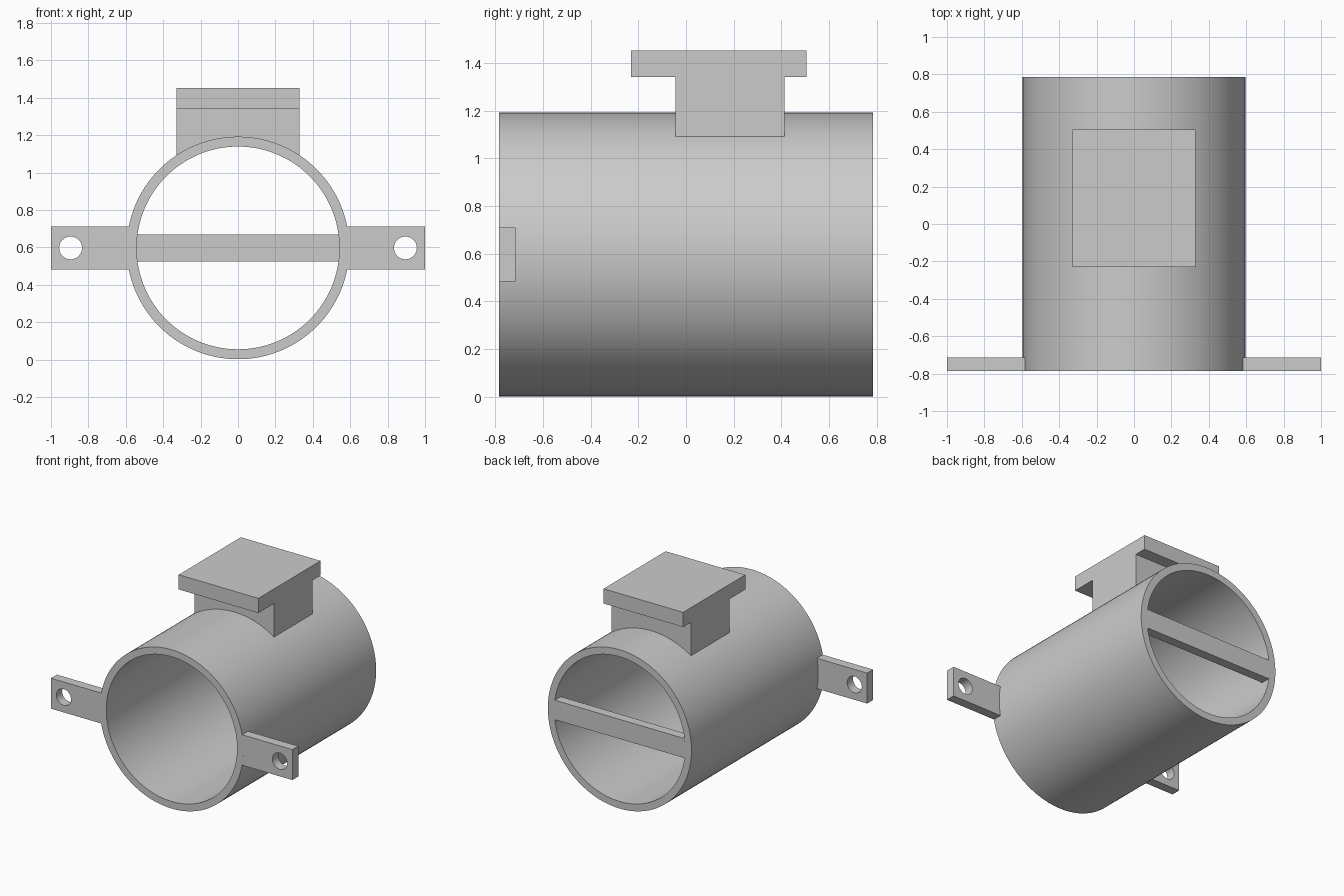
import bpy, bmesh
from math import sin, cos, asin, pi, radians

# Remove the default cube
cube = bpy.data.objects.get("Cube")
if cube:
    bpy.data.objects.remove(cube, do_unlink=True)

grey = bpy.data.materials.new("plain grey")
grey.use_nodes = True
COLOUR = (0.6, 0.6, 0.6, 1)
grey.diffuse_color = COLOUR
grey.node_tree.nodes["Principled BSDF"].inputs["Base Color"].default_value = COLOUR

AXIS_Z = 0.597          # height of the pipe axis
OUTER, INNER = 0.595, 0.542
FRONT, BACK = -0.785, 0.785


def arc(radius, start, end, steps, cx=0.0):
    """Points (x, z) along an arc around the pipe axis, both ends included."""
    return [(cx + radius * cos(start + (end - start) * i / steps),
             AXIS_Z + radius * sin(start + (end - start) * i / steps))
            for i in range(steps + 1)]


def circle(radius, steps, cx=0.0):
    return arc(radius, 0, 2 * pi, steps, cx)[:-1]


def prism(name, loops, y0, y1):
    """Fill the (x, z) outlines, holes included, and extrude along y."""
    bm = bmesh.new()
    for loop in loops:
        verts = [bm.verts.new((x, y0, z)) for x, z in loop]
        for a, b in zip(verts, verts[1:] + verts[:1]):
            bm.edges.new((a, b))
    bmesh.ops.triangle_fill(bm, edges=bm.edges[:], use_beauty=True)
    new = bmesh.ops.extrude_face_region(bm, geom=bm.faces[:])["geom"]
    moved = [v for v in new if isinstance(v, bmesh.types.BMVert)]
    bmesh.ops.translate(bm, verts=moved, vec=(0, y1 - y0, 0))
    bmesh.ops.recalc_face_normals(bm, faces=bm.faces[:])
    mesh = bpy.data.meshes.new(name)
    bm.to_mesh(mesh)
    bm.free()
    mesh.materials.append(grey)
    mesh.polygons.foreach_set("use_smooth", [True] * len(mesh.polygons))
    mesh.set_sharp_from_angle(angle=radians(30))
    obj = bpy.data.objects.new(name, mesh)
    bpy.context.collection.objects.link(obj)
    return obj


# Open pipe
prism("pipe", [circle(OUTER, 128), circle(INNER, 128)], FRONT, BACK)

# Mounting ears with bolt holes, hugging the pipe at the front
half = 0.114
a = asin(half / OUTER)
for side, name in ((1, "left_ear"), (-1, "right_ear")):
    outline = arc(OUTER, -a, a, 8) + [(1, AXIS_Z + half), (1, AXIS_Z - half)]
    hole = circle(0.061, 40, cx=0.895)
    prism(name, [[(side * x, z) for x, z in loop] for loop in (outline, hole)],
          FRONT, FRONT + 0.07)

# Flat bar across the back opening
b = asin(0.073 / INNER)
prism("cross_bar", [arc(INNER, -b, b, 6) + arc(INNER, pi - b, pi + b, 6)],
      BACK - 0.07, BACK)

# Saddle neck and its wide top plate
W, PLATE_Z, TOP_Z = 0.33, 1.343, 1.453
seat = OUTER - 0.01
c = asin(W / seat)
prism("saddle_neck", [arc(seat, pi / 2 + c, pi / 2 - c, 24) + [(W, PLATE_Z), (-W, PLATE_Z)]],
      -0.045, 0.413)
prism("top_plate", [[(-W, PLATE_Z), (W, PLATE_Z), (W, TOP_Z), (-W, TOP_Z)]],
      -0.23, 0.505)
